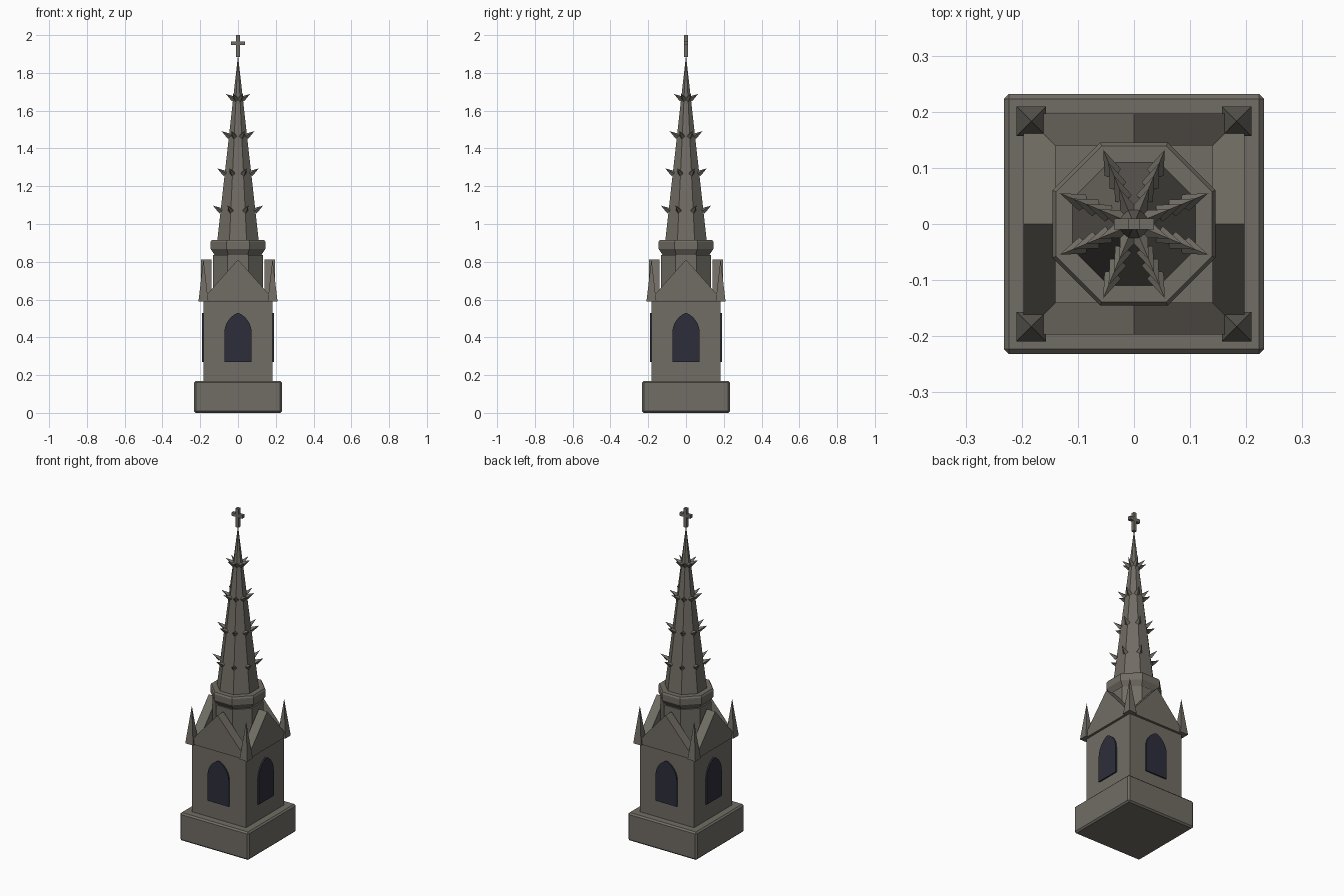
import bpy, bmesh, math
from mathutils import Vector, Matrix

cube = bpy.data.objects.get("Cube")
if cube:
    bpy.data.objects.remove(cube, do_unlink=True)


def material(name, rgb):
    m = bpy.data.materials.new(name)
    m.use_nodes = True
    m.diffuse_color = (*rgb, 1)
    bsdf = m.node_tree.nodes["Principled BSDF"]
    bsdf.inputs["Base Color"].default_value = (*rgb, 1)
    bsdf.inputs["Roughness"].default_value = 0.9
    return m


stone = material("grey stone", (0.165, 0.152, 0.128))
glass = material("dark window", (0.026, 0.027, 0.043))


def finish(name, bm, mat):
    bmesh.ops.recalc_face_normals(bm, faces=bm.faces[:])
    mesh = bpy.data.meshes.new(name)
    bm.to_mesh(mesh)
    bm.free()
    mesh.materials.append(mat)
    ob = bpy.data.objects.new(name, mesh)
    bpy.context.collection.objects.link(ob)
    return ob


def add_box(bm, size, centre):
    m = Matrix.Translation(centre) @ Matrix.Diagonal((*size, 1))
    bmesh.ops.create_cube(bm, size=1, matrix=m)


def add_cone(bm, sides, r1, r2, base, direction, length, spin):
    """Flat-sided cone growing from base along direction."""
    d = Vector(direction).normalized()
    m = (Matrix.Translation(Vector(base) + d * length / 2)
         @ d.to_track_quat('Z', 'Y').to_matrix().to_4x4()
         @ Matrix.Rotation(spin, 4, 'Z'))
    bmesh.ops.create_cone(bm, cap_ends=True, segments=sides, radius1=r1,
                          radius2=r2, depth=length, matrix=m)


def add_slab(bm, outline, inner, outer, turn):
    """Extrude an (x, z) outline between two distances on one tower side."""
    rot = Matrix.Rotation(turn, 3, 'Z')
    face = bm.faces.new([bm.verts.new(rot @ Vector((x, -inner, z)))
                         for x, z in outline])
    new = bmesh.ops.extrude_face_region(bm, geom=[face])["geom"]
    bmesh.ops.translate(bm, verts=[v for v in new if isinstance(v, bmesh.types.BMVert)],
                        vec=rot @ Vector((0, inner - outer, 0)))


UP = (0, 0, 1)
OCT = math.pi / 8
CORNER = 1 / math.cos(OCT)      # octagon: flat distance to corner radius

# Plinth with narrow bevels
bm = bmesh.new()
add_box(bm, (0.464, 0.464, 0.17), (0, 0, 0.085))
bmesh.ops.bevel(bm, geom=bm.edges[:], offset=0.009, segments=1, affect='EDGES')
finish("plinth", bm, stone)

# Square tower body
bm = bmesh.new()
add_box(bm, (0.366, 0.366, 0.43), (0, 0, 0.38))
finish("tower_body", bm, stone)

# Gables and pointed windows on all four sides
half, sill, spring, top = 0.072, 0.27, 0.425, 0.53
rise = top - spring
reach = (half ** 2 + rise ** 2) / (2 * half)      # radius of each arch arc
sweep = math.asin(rise / reach)
arc = [(half - reach + reach * math.cos(sweep * i / 6),
        spring + reach * math.sin(sweep * i / 6)) for i in range(7)]
window = [(half, sill)] + arc + [(-x, z) for x, z in arc[-2::-1]] + [(-half, sill)]
gable = [(-0.197, 0.59), (0.197, 0.59), (0, 0.812)]

for name, outline, inner, outer, mat in (
        ("gables", gable, 0.14, 0.197, stone),
        ("windows", window, 0.18, 0.191, glass)):
    bm = bmesh.new()
    for side in range(4):
        add_slab(bm, outline, inner, outer, side * math.pi / 2)
    finish(name, bm, mat)

# Corner pinnacles
bm = bmesh.new()
for sx in (-1, 1):
    for sy in (-1, 1):
        add_cone(bm, 4, 0.037, 0, (sx * 0.183, sy * 0.183, 0.59), UP, 0.225, math.pi / 4)
finish("corner_pinnacles", bm, stone)

# Octagonal drum, moulded collar and spire
for name, levels in (
        ("drum", [(0.132, 0.59), (0.132, 0.835)]),
        ("collar", [(0.12, 0.83), (0.145, 0.868), (0.145, 0.905), (0.139, 0.915)]),
        ("spire", [(0.11, 0.91), (0.001, 1.885)])):
    bm = bmesh.new()
    rings = [[bm.verts.new((r * CORNER * math.cos(OCT * (2 * i + 1)),
                            r * CORNER * math.sin(OCT * (2 * i + 1)), z))
              for i in range(8)] for r, z in levels]
    for low, high in zip(rings, rings[1:]):
        for i in range(8):
            j = (i + 1) % 8
            bm.faces.new((low[i], low[j], high[j], high[i]))
    bm.faces.new(rings[0])
    bm.faces.new(rings[-1])
    finish(name, bm, stone)

# Crockets: thorn-like spikes up the eight spire edges
bm = bmesh.new()
for row in range(4):
    z = 1.07 + row * 0.197
    r = 0.099 - row * 0.0248
    for i in range(8):
        a = OCT * (2 * i + 1)
        out = Vector((math.cos(a), math.sin(a), 0))
        add_cone(bm, 4, 0.016, 0, out * r + Vector((0, 0, z)),
                 out * 0.044 + Vector((0, 0, 0.027)), 0.052, 0)
finish("crockets", bm, stone)

# Finial cross
bm = bmesh.new()
add_box(bm, (0.02, 0.02, 0.115), (0, 0, 1.9425))
add_box(bm, (0.072, 0.02, 0.02), (0, 0, 1.957))
finish("finial_cross", bm, stone)
